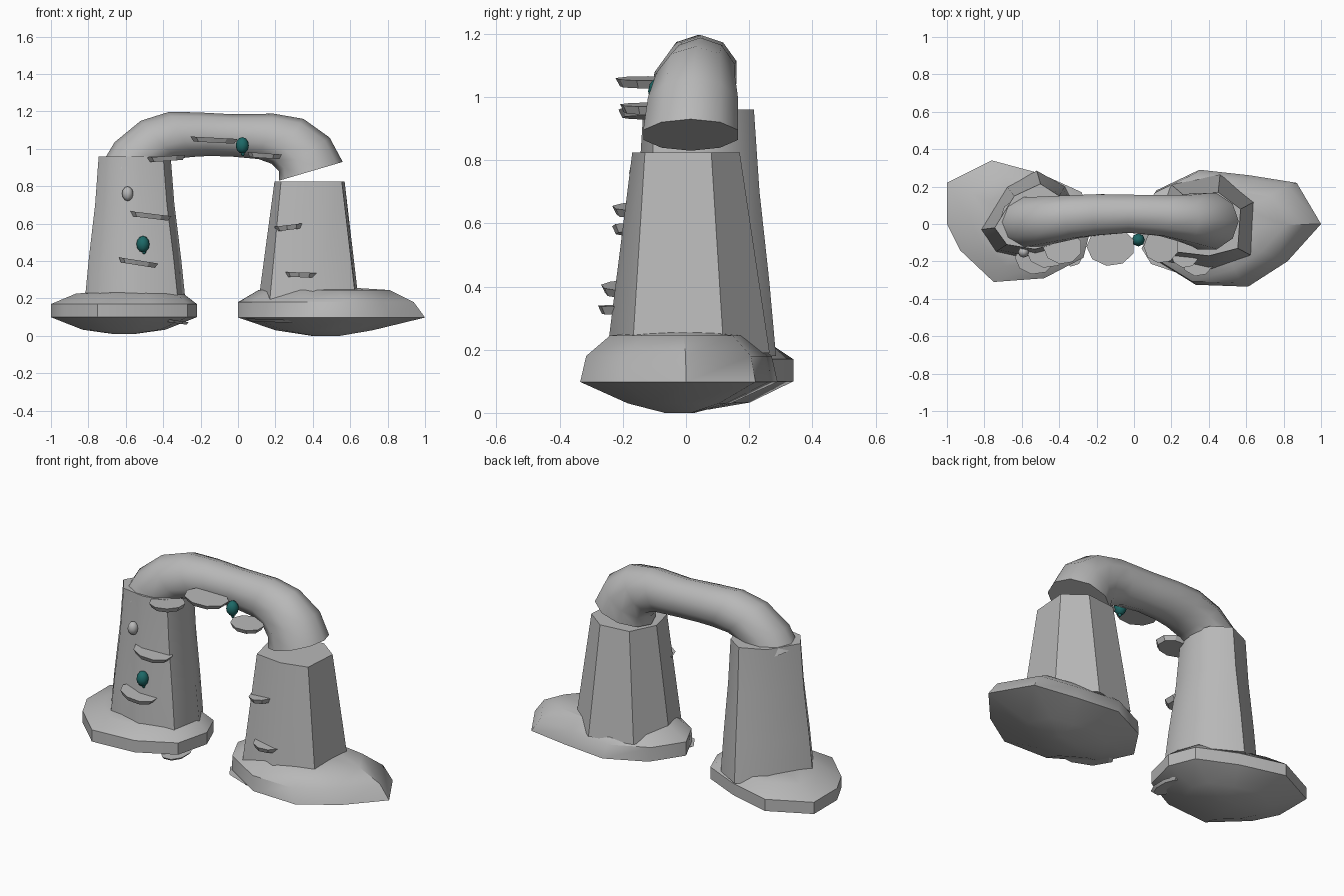
import bpy, bmesh, math
from mathutils import Vector, Matrix

if "Cube" in bpy.data.objects:
    bpy.data.objects.remove(bpy.data.objects["Cube"])


def material(name, rgb):
    m = bpy.data.materials.new(name)
    m.diffuse_color = (*rgb, 1)
    m.use_nodes = True
    m.node_tree.nodes["Principled BSDF"].inputs["Base Color"].default_value = m.diffuse_color
    return m


STONE = material("grey stone", (0.48, 0.48, 0.48))
TEAL = material("dark teal", (0.012, 0.14, 0.135))


def finish(bm, name, mat, angle=40):
    bmesh.ops.recalc_face_normals(bm, faces=bm.faces)
    me = bpy.data.meshes.new(name)
    bm.to_mesh(me)
    bm.free()
    me.materials.append(mat)
    ob = bpy.data.objects.new(name, me)
    bpy.context.collection.objects.link(ob)
    bpy.ops.object.select_all(action='DESELECT')
    ob.select_set(True)
    bpy.context.view_layer.objects.active = ob
    bpy.ops.object.shade_smooth_by_angle(angle=math.radians(angle))
    return ob


def loft(name, rings, mat, angle=40):
    """Skin a list of equal-length point rings and cap both ends."""
    bm = bmesh.new()
    vr = [[bm.verts.new(p) for p in r] for r in rings]
    n = len(vr[0])
    for a, b in zip(vr, vr[1:]):
        for i in range(n):
            j = (i + 1) % n
            bm.faces.new((a[i], a[j], b[j], b[i]))
    bm.faces.new(vr[0][::-1])
    bm.faces.new(vr[-1])
    return finish(bm, name, mat, angle)


def scaled(outline, c, z, s, shift=0):
    return [(c[0] + shift + (x - c[0]) * s, c[1] + (y - c[1]) * s, z) for x, y in outline]


# Boulder bases
left_out = [(-1, 0.22), (-1, 0.0), (-0.93, -0.14), (-0.75, -0.31), (-0.48, -0.29),
            (-0.27, -0.18), (-0.22, 0.02), (-0.28, 0.17), (-0.5, 0.27), (-0.76, 0.34)]
loft("left_base", [scaled(left_out, (-0.61, 0.02), *lv) for lv in
                   [(0.01, 0.15), (0.033, 0.57), (0.1, 1), (0.17, 1), (0.225, 0.74, 0.03), (0.235, 0.5, 0.03)]],
     STONE, 35)
right_out = [(1, 0), (0.87, 0.22), (0.62, 0.26), (0.35, 0.29), (0.12, 0.18), (0, 0.0),
             (0.08, -0.17), (0.33, -0.325), (0.61, -0.335), (0.82, -0.2)]
loft("right_base", [scaled(right_out, (0.5, -0.02), *lv) for lv in
                    [(0.0, 0.15, -0.03), (0.03, 0.52, -0.04), (0.098, 1), (0.18, 0.94, -0.03),
                     (0.245, 0.7, -0.04), (0.255, 0.4, -0.05)]], STONE, 35)


# Tapered pillars, blended between a foot outline and a top outline
def pillar(name, foot, top, z0, z1, blends, angle):
    rings = []
    for h, t in blends:
        rings.append([(a[0] + (b[0] - a[0]) * t, a[1] + (b[1] - a[1]) * t, z0 + (z1 - z0) * h)
                      for a, b in zip(foot, top)])
    return loft(name, rings, STONE, angle)


pillar("left_pillar",
       [(-0.82, -0.03), (-0.74, -0.15), (-0.52, -0.2), (-0.32, -0.14), (-0.28, 0.04),
        (-0.37, 0.2), (-0.52, 0.285), (-0.68, 0.2)],
       [(-0.745, -0.02), (-0.68, -0.11), (-0.53, -0.135), (-0.4, -0.1), (-0.36, 0.03),
        (-0.4, 0.15), (-0.5, 0.215), (-0.64, 0.15)],
       0.18, 0.96, [(0, 0), (0.3, 0.3), (0.67, 0.75), (1, 1)], 47)
pillar("right_pillar",
       [(0.11, 0), (0.17, -0.2), (0.4, -0.25), (0.63, -0.17), (0.645, 0.12), (0.46, 0.265), (0.2, 0.21)],
       [(0.195, 0.0), (0.23, -0.15), (0.4, -0.17), (0.555, -0.13), (0.57, 0.08), (0.45, 0.17), (0.27, 0.15)],
       0.19, 0.825, [(0, 0), (1, 1)], 30)

# Bent arch: outer point, inner point, then y centre and y radius of each ring
sections = [
    ((-0.72, 0.935), (-0.45, 0.82), 0.01, 0.14),
    ((-0.66, 1.035), (-0.40, 0.92), 0.012, 0.138),
    ((-0.52, 1.15), (-0.33, 0.947), 0.025, 0.13),
    ((-0.37, 1.197), (-0.24, 0.957), 0.04, 0.12),
    ((-0.22, 1.195), (-0.15, 0.962), 0.05, 0.115),
    ((-0.03, 1.185), (-0.03, 0.958), 0.055, 0.107),
    ((0.19, 1.188), (0.11, 0.945), 0.045, 0.115),
    ((0.35, 1.16), (0.18, 0.92), 0.03, 0.13),
    ((0.49, 1.06), (0.22, 0.88), 0.022, 0.15),
    ((0.56, 0.93), (0.22, 0.83), 0.015, 0.158),
]
rings = []
for o, i, yc, ry in sections:
    mid = Vector(((o[0] + i[0]) / 2, yc, (o[1] + i[1]) / 2))
    up = Vector(((o[0] - i[0]) / 2, 0, (o[1] - i[1]) / 2))
    side = Vector((0, ry, 0))
    rings.append([mid + up * math.cos(a) + side * math.sin(a)
                  for a in [k * math.tau / 10 for k in range(10)]])
loft("arch_bridge", rings, STONE, 50)


# Shelf plates: low-sided discs poking out of the front, tilted about y
def ledge(name, x, y, z, rx, ry, tilt, thick=0.026):
    rot = Matrix.Rotation(math.radians(tilt), 3, 'Y')
    rings = []
    for dz, s in ((-thick / 2, 0.86), (thick / 2, 1)):
        rings.append([Vector((x, y, z)) + rot @ Vector((rx * s * math.cos(a), ry * s * math.sin(a), dz))
                      for a in [(k + 0.5) * math.tau / 9 for k in range(9)]])
    return loft(name, rings, STONE, 25)


for n, spec in enumerate([
    (-0.53, -0.18, 0.39, 0.11, 0.09, 9),
    (-0.465, -0.14, 0.64, 0.115, 0.095, 7),
    (-0.38, -0.125, 0.948, 0.105, 0.09, -4),
    (-0.125, -0.12, 1.046, 0.13, 0.105, 3),
    (0.145, -0.12, 0.963, 0.095, 0.09, 4),
    (0.275, -0.15, 0.58, 0.08, 0.085, -7),
    (0.34, -0.19, 0.326, 0.09, 0.09, 2),
]):
    ledge(f"ledge_{n + 1}", *spec)

# Low slabs half buried in the bases
ledge("left_base_slab", -0.33, -0.11, 0.075, 0.07, 0.12, 8, 0.015)
ledge("right_base_slab", 0.26, -0.13, 0.078, 0.22, 0.13, 2, 0.015)


# Small pebble and glowing buds
def bud(name, loc, mat, w, h):
    bm = bmesh.new()
    bmesh.ops.create_uvsphere(bm, u_segments=8, v_segments=6, radius=1)
    bmesh.ops.scale(bm, vec=(w, w, h), verts=bm.verts)
    bmesh.ops.translate(bm, vec=loc, verts=bm.verts)
    finish(bm, name, mat, 50)


bud("pebble", (-0.59, -0.15, 0.76), STONE, 0.03, 0.039)
bud("lower_bud", (-0.508, -0.175, 0.49), TEAL, 0.035, 0.044)
bud("upper_bud", (0.023, -0.085, 1.018), TEAL, 0.035, 0.044)
bud("lower_bud_tip", (-0.502, -0.175, 0.45), TEAL, 0.01, 0.014)
bud("upper_bud_tip", (0.026, -0.085, 0.975), TEAL, 0.01, 0.014)
